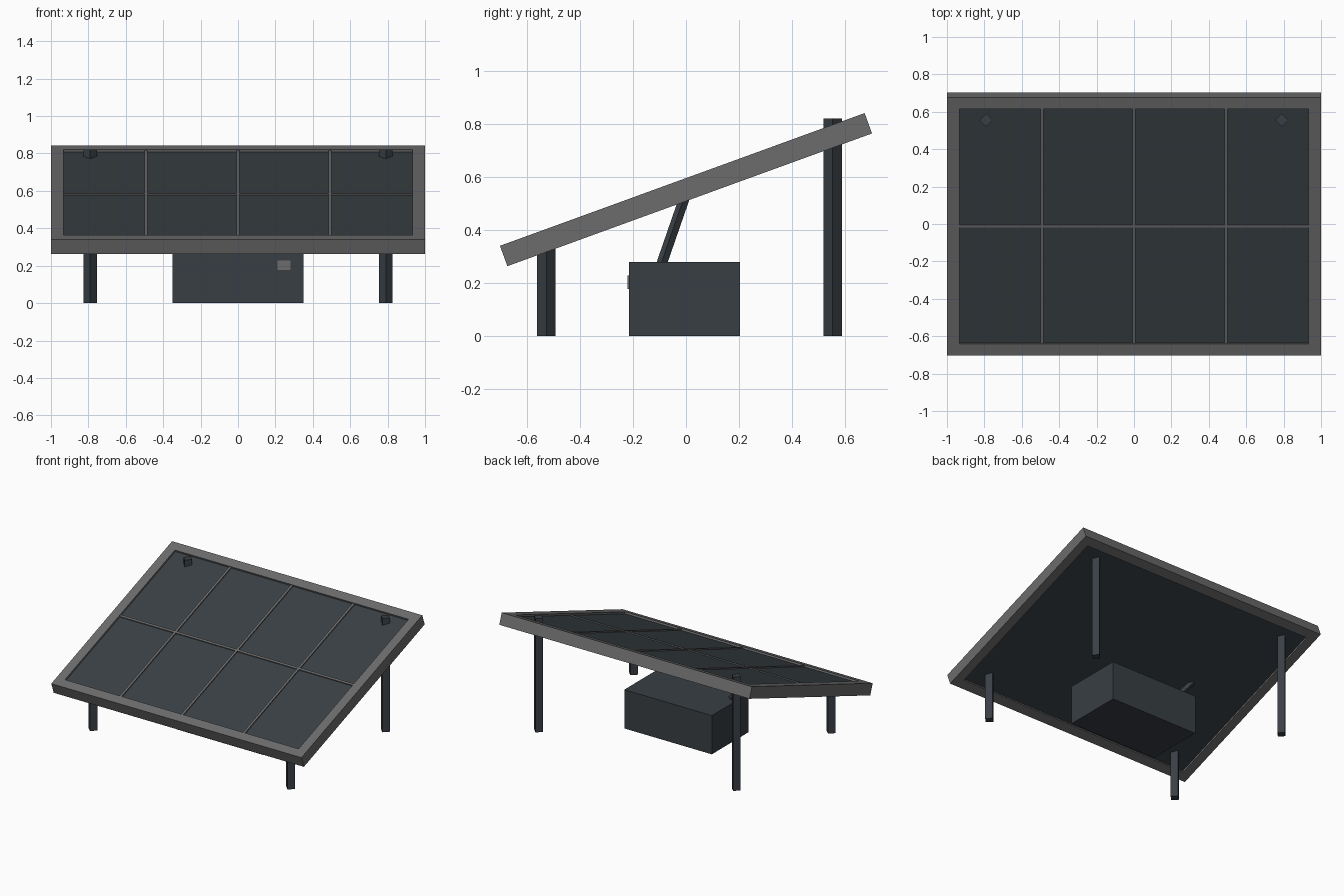
import bpy, bmesh, math
from mathutils import Vector, Matrix

if "Cube" in bpy.data.objects:
    bpy.data.objects.remove(bpy.data.objects["Cube"])

TILT = math.radians(20)
PANEL = Matrix.Translation((0, 0, 0.553)) @ Matrix.Rotation(TILT, 4, 'X')
HX, HY, HT, W = 1.0, 0.734, 0.041, 0.066   # panel half sizes and frame width


def material(name, rgb):
    m = bpy.data.materials.new(name)
    m.diffuse_color = (*rgb, 1)
    m.use_nodes = True
    m.node_tree.nodes["Principled BSDF"].inputs["Base Color"].default_value = m.diffuse_color
    return m


GREY = material("frame grey", (0.15, 0.15, 0.153))
CELL = material("cell slate", (0.040, 0.050, 0.057))
DARK = material("dark steel", (0.040, 0.049, 0.058))


def finish(name, bm, mat, matrix=Matrix()):
    bmesh.ops.recalc_face_normals(bm, faces=bm.faces)
    me = bpy.data.meshes.new(name)
    bm.to_mesh(me)
    bm.free()
    me.materials.append(mat)
    ob = bpy.data.objects.new(name, me)
    ob.matrix_world = matrix
    bpy.context.collection.objects.link(ob)
    return ob


def box(name, lo, hi, mat, matrix=Matrix()):
    lo, hi = Vector(lo), Vector(hi)
    bm = bmesh.new()
    bmesh.ops.create_cube(bm, size=1)
    bmesh.ops.scale(bm, vec=hi - lo, verts=bm.verts)
    bmesh.ops.translate(bm, vec=(lo + hi) / 2, verts=bm.verts)
    return finish(name, bm, mat, matrix)


def post(name, a, b, r, mat):
    # four-sided rod with its corners on the axes
    a, b = Vector(a), Vector(b)
    d = b - a
    bm = bmesh.new()
    bmesh.ops.create_cone(bm, cap_ends=True, segments=4, radius1=r, radius2=r, depth=d.length)
    rot = Vector((0, 0, 1)).rotation_difference(d).to_matrix().to_4x4()
    return finish(name, bm, mat, Matrix.Translation((a + b) / 2) @ rot)


# tilted frame: a mitred rectangular ring
bm = bmesh.new()
rings = []
for inset, z in ((0, -HT), (0, HT), (W, HT), (W, -HT)):
    x, y = HX - inset, HY - inset
    rings.append([bm.verts.new((sx * x, sy * y, z))
                  for sx, sy in ((-1, -1), (1, -1), (1, 1), (-1, 1))])
for i in range(4):
    p, q = rings[i], rings[(i + 1) % 4]
    for k in range(4):
        n = (k + 1) % 4
        bm.faces.new((p[k], p[n], q[n], q[k]))
finish("panel_frame", bm, GREY, PANEL)

# recessed cell sheet and the divider strips on it
IX, IY = HX - W, HY - W
box("cell_sheet", (-IX, -IY, -0.028), (IX, IY, 0.028), CELL, PANEL)
for i, x in enumerate((-0.493, 0, 0.493)):
    box(f"long_divider_{i + 1}", (x - 0.008, -IY, 0.027), (x + 0.008, IY, 0.036), GREY, PANEL)
box("cross_divider", (-IX, -0.008, 0.027), (IX, 0.008, 0.0355), GREY, PANEL)

# legs, the rear pair poking through the sheet
for side, sx in (("left", -1), ("right", 1)):
    post(f"front_leg_{side}", (sx * 0.79, -0.528, 0), (sx * 0.79, -0.528, 0.36), 0.035, DARK)
    post(f"rear_leg_{side}", (sx * 0.79, 0.555, 0), (sx * 0.79, 0.555, 0.822), 0.035, DARK)

# battery box, its indicator plate and the conduit up to the panel
box("battery_box", (-0.35, -0.215, 0), (0.35, 0.205, 0.28), DARK)
box("indicator_plate", (0.21, -0.222, 0.177), (0.28, -0.214, 0.228), GREY)
post("conduit", (-0.28, -0.1, 0.25), (-0.5, -0.003, 0.53), 0.02, DARK)
